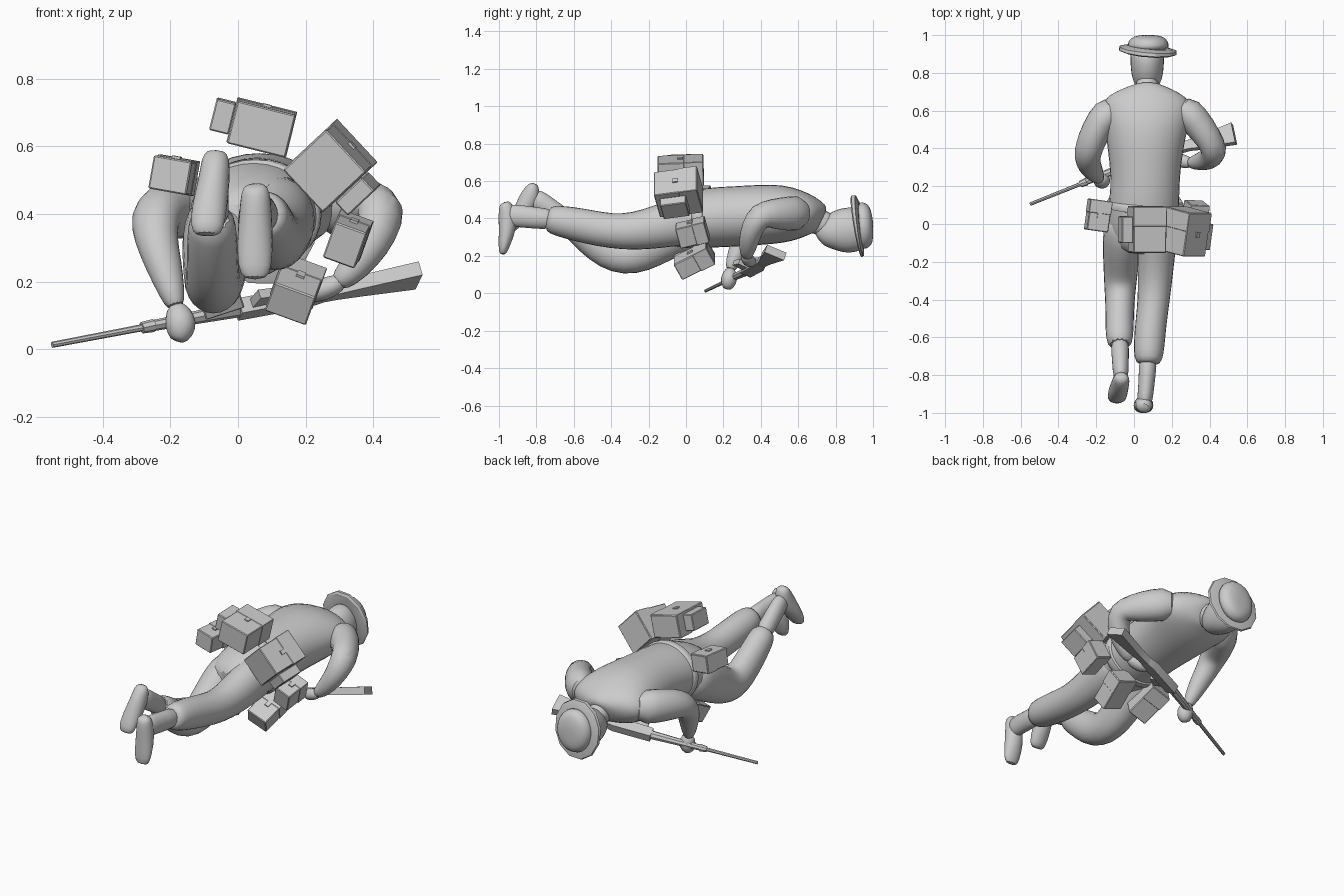
import bpy, bmesh, math
from mathutils import Vector, Matrix, Euler

grey = bpy.data.materials.new("plain grey")
grey.diffuse_color = (0.6, 0.6, 0.6, 1)


def finish(name, bm, subdiv=0, angle=40, bevel=0):
    bmesh.ops.recalc_face_normals(bm, faces=bm.faces)
    me = bpy.data.meshes.new(name)
    bm.to_mesh(me)
    bm.free()
    me.materials.append(grey)
    ob = bpy.data.objects.new(name, me)
    bpy.context.collection.objects.link(ob)
    if bevel:
        m = ob.modifiers.new("bevel", 'BEVEL')
        m.width, m.segments = bevel, 1
    if subdiv:
        m = ob.modifiers.new("smooth", 'SUBSURF')
        m.levels = m.render_levels = subdiv
    bpy.ops.object.select_all(action='DESELECT')
    ob.select_set(True)
    bpy.context.view_layer.objects.active = ob
    if angle:
        bpy.ops.object.shade_smooth_by_angle(angle=math.radians(angle))
    return ob


def loft(name, rings, ref=(1, 0, 0), n=12, subdiv=1, angle=60, square=False):
    """Skin elliptical rings (x, y, z, radius along ref, other radius)."""
    bm = bmesh.new()
    pts = [Vector(r[:3]) for r in rings]
    loops = []
    for i, r in enumerate(rings):
        t = (pts[min(i + 1, len(pts) - 1)] - pts[max(i - 1, 0)]).normalized()
        u = Vector(ref)
        u = (u - t * u.dot(t)).normalized()
        v = t.cross(u)
        loop = []
        for k in range(n):
            a = 2 * math.pi * (k + 0.5) / n
            c, s = math.cos(a), math.sin(a)
            if square:
                c, s = math.copysign(1, c), math.copysign(1, s)
            loop.append(bm.verts.new(pts[i] + u * c * r[3] + v * s * r[4]))
        loops.append(loop)
    for a, b in zip(loops, loops[1:]):
        for k in range(n):
            bm.faces.new((a[k], a[(k + 1) % n], b[(k + 1) % n], b[k]))
    bm.faces.new(loops[0])
    bm.faces.new(loops[-1])
    return finish(name, bm, subdiv, angle)


def box(name, pos, size, rot, bevel=0.004):
    bm = bmesh.new()
    e = Euler([math.radians(a) for a in rot], 'XYZ').to_matrix().to_4x4()
    bmesh.ops.create_cube(bm, size=1, matrix=Matrix.Translation(pos) @ e @ Matrix.Diagonal((*size, 1)))
    return finish(name, bm, 0, 0, bevel)


# Torso, chest down
loft("torso", [
    (0.03, -0.16, 0.36, 0.10, 0.09), (0.035, -0.10, 0.37, 0.165, 0.12),
    (0.045, 0.0, 0.385, 0.19, 0.155), (0.055, 0.12, 0.405, 0.19, 0.165),
    (0.06, 0.25, 0.41, 0.185, 0.165), (0.06, 0.40, 0.42, 0.205, 0.165),
    (0.065, 0.52, 0.425, 0.225, 0.16), (0.068, 0.61, 0.42, 0.245, 0.135),
    (0.07, 0.675, 0.415, 0.225, 0.105), (0.07, 0.72, 0.40, 0.11, 0.08),
    (0.07, 0.73, 0.395, 0.06, 0.06)], n=16)
# Belt around the hips
loft("belt", [(0.05, 0.05, 0.395, 0.195, 0.167), (0.052, 0.06, 0.395, 0.20, 0.17),
              (0.054, 0.10, 0.40, 0.20, 0.172), (0.055, 0.11, 0.40, 0.195, 0.168)], n=16)

# Neck and head
loft("neck", [(0.07, 0.65, 0.41, 0.07, 0.08), (0.07, 0.72, 0.375, 0.062, 0.07),
              (0.07, 0.80, 0.35, 0.06, 0.07)])
loft("head", [
    (0.07, 0.705, 0.29, 0.03, 0.035), (0.07, 0.725, 0.305, 0.06, 0.07),
    (0.07, 0.77, 0.325, 0.084, 0.10), (0.07, 0.83, 0.335, 0.092, 0.125),
    (0.07, 0.90, 0.34, 0.094, 0.128), (0.07, 0.94, 0.35, 0.08, 0.11)])

# Brimmed hat: flat brim and rounded crown
loft("hat_brim", [(0.073, 0.908, 0.358, 0.145, 0.16), (0.0735, 0.914, 0.359, 0.158, 0.172),
                  (0.0745, 0.927, 0.361, 0.155, 0.168), (0.0755, 0.937, 0.362, 0.115, 0.13)],
     subdiv=0, angle=30)
loft("hat_crown", [(0.075, 0.915, 0.36, 0.118, 0.135), (0.075, 0.955, 0.362, 0.115, 0.132),
                   (0.075, 0.985, 0.364, 0.098, 0.115), (0.075, 0.997, 0.365, 0.06, 0.07),
                   (0.075, 1.0, 0.365, 0.02, 0.02)])

# Arms, bent at the elbow down to the rifle
loft("left_arm", [
    (-0.03, 0.645, 0.425, 0.06, 0.08), (-0.115, 0.62, 0.425, 0.09, 0.105),
    (-0.175, 0.545, 0.42, 0.085, 0.097), (-0.222, 0.45, 0.41, 0.08, 0.09),
    (-0.247, 0.375, 0.39, 0.077, 0.078), (-0.245, 0.325, 0.33, 0.068, 0.062),
    (-0.22, 0.285, 0.25, 0.058, 0.055), (-0.195, 0.25, 0.165, 0.040, 0.040),
    (-0.182, 0.235, 0.12, 0.026, 0.026)], ref=(1, 0.6, 0))
loft("right_arm", [
    (0.17, 0.645, 0.425, 0.06, 0.08), (0.255, 0.625, 0.43, 0.09, 0.105),
    (0.325, 0.55, 0.425, 0.085, 0.095), (0.39, 0.46, 0.425, 0.078, 0.085),
    (0.43, 0.392, 0.42, 0.075, 0.077), (0.412, 0.352, 0.345, 0.066, 0.063),
    (0.37, 0.335, 0.275, 0.055, 0.055), (0.32, 0.325, 0.215, 0.040, 0.040),
    (0.29, 0.325, 0.195, 0.027, 0.027)], ref=(1, -0.6, 0))
# Hands
loft("left_hand", [(-0.185, 0.24, 0.135, 0.024, 0.024), (-0.178, 0.235, 0.11, 0.042, 0.038),
                   (-0.168, 0.23, 0.08, 0.053, 0.05), (-0.172, 0.225, 0.045, 0.045, 0.042),
                   (-0.183, 0.22, 0.022, 0.022, 0.022)], n=8)
loft("right_hand", [(0.315, 0.325, 0.205, 0.022, 0.022), (0.285, 0.325, 0.19, 0.036, 0.034),
                    (0.25, 0.335, 0.175, 0.042, 0.037), (0.215, 0.35, 0.165, 0.033, 0.032),
                    (0.195, 0.36, 0.16, 0.015, 0.015)], ref=(0, 1, 0), n=8)

# Left leg: thigh drops to a low knee, shin rises behind
loft("left_leg", [
    (-0.04, 0.07, 0.38, 0.10, 0.12), (-0.055, -0.03, 0.35, 0.115, 0.14),
    (-0.065, -0.14, 0.28, 0.105, 0.123), (-0.07, -0.24, 0.215, 0.095, 0.11),
    (-0.073, -0.33, 0.19, 0.088, 0.10), (-0.075, -0.42, 0.22, 0.08, 0.098),
    (-0.076, -0.52, 0.295, 0.078, 0.09), (-0.077, -0.60, 0.362, 0.076, 0.077),
    (-0.075, -0.65, 0.40, 0.062, 0.064)])
loft("left_ankle", [(-0.075, -0.61, 0.375, 0.055, 0.055), (-0.073, -0.70, 0.435, 0.046, 0.053),
                    (-0.07, -0.78, 0.49, 0.045, 0.06), (-0.07, -0.83, 0.515, 0.036, 0.055)])
loft("left_foot", [(-0.065, -0.815, 0.59, 0.027, 0.018), (-0.066, -0.818, 0.565, 0.044, 0.04),
                   (-0.07, -0.838, 0.50, 0.048, 0.062), (-0.085, -0.888, 0.42, 0.055, 0.044),
                   (-0.092, -0.925, 0.36, 0.052, 0.033), (-0.092, -0.932, 0.335, 0.036, 0.018)])
# Right leg: stretched out straight
loft("right_leg", [
    (0.12, 0.07, 0.40, 0.10, 0.13), (0.125, -0.03, 0.385, 0.112, 0.135),
    (0.118, -0.15, 0.355, 0.105, 0.12), (0.112, -0.28, 0.33, 0.096, 0.105),
    (0.105, -0.40, 0.332, 0.088, 0.096), (0.09, -0.52, 0.355, 0.086, 0.096),
    (0.08, -0.64, 0.38, 0.086, 0.09), (0.076, -0.72, 0.395, 0.078, 0.08),
    (0.075, -0.745, 0.40, 0.055, 0.058)])
loft("right_ankle", [(0.075, -0.70, 0.395, 0.055, 0.06), (0.07, -0.80, 0.402, 0.045, 0.059),
                     (0.06, -0.91, 0.415, 0.044, 0.063), (0.053, -0.975, 0.42, 0.038, 0.06)])
loft("right_foot", [(0.05, -0.972, 0.488, 0.03, 0.022), (0.052, -0.962, 0.468, 0.045, 0.042),
                    (0.052, -0.952, 0.40, 0.05, 0.052), (0.05, -0.958, 0.32, 0.056, 0.045),
                    (0.05, -0.976, 0.24, 0.052, 0.028), (0.05, -0.981, 0.205, 0.035, 0.018)])


# Rifle, lying on its side; the stock bends slightly from the barrel line
def along(x):
    bend = 0.135 * max(0, x - 0.1)
    return Vector((x, 0.105 + 0.40 * (x + 0.55) - bend, 0.013 + 0.19 * (x + 0.55)))


H = Vector((-0.33, 0.85, -0.40))  # upper side of the rifle


def rifle_part(name, stations, n=4, square=True):
    """Stations: (x, shift, half height, half thickness)."""
    rings = [(*(along(x) + H * d), h, w) for x, d, h, w in stations]
    return loft(name, rings, ref=H, n=n, subdiv=0, angle=30, square=square)


rifle_part("rifle_barrel", [(-0.55, 0, 0.009, 0.009), (-0.20, 0, 0.011, 0.011)], 8, False)
rifle_part("rifle_band", [(-0.285, 0, 0.017, 0.017), (-0.25, 0, 0.022, 0.019)], 8, False)
rifle_part("rifle_forestock", [(-0.26, 0, 0.017, 0.016), (-0.10, 0, 0.022, 0.020),
                               (0.02, 0, 0.026, 0.024)], 8, False)
rifle_part("rifle_receiver", [(0.0, 0, 0.03, 0.024), (0.20, 0, 0.034, 0.024),
                              (0.25, 0, 0.026, 0.02)])
rifle_part("rifle_magazine", [(0.03, -0.06, 0.04, 0.014), (0.09, -0.055, 0.035, 0.014)])
rifle_part("rifle_stock", [(0.22, 0, 0.026, 0.019), (0.29, 0, 0.024, 0.02),
                           (0.36, -0.003, 0.034, 0.021), (0.53, 0.0, 0.057, 0.022)])


# Pouches on the belt: body, lid seam plate and buckle
def pouch(name, pos, size, rot):
    box(name, pos, size, rot)
    e = Euler([math.radians(a) for a in rot], 'XYZ').to_matrix()
    s = Vector(size)
    p = Vector(pos)
    box(name + "_lid", p + e @ Vector((0, s.y * 0.28, 0)),
        (s.x + 0.004, s.y * 0.42, s.z + 0.004), rot, 0.002)
    box(name + "_buckle", p + e @ Vector((0, 0, s.z / 2 + 0.003)),
        (0.025, 0.03, 0.008), rot, 0)


pouch("back_pack", (0.07, -0.028, 0.655), (0.178, 0.245, 0.13), (2, 14, 0))
box("back_pack_side_pocket", (-0.045, -0.03, 0.69), (0.06, 0.14, 0.095), (2, 14, 0))
pouch("right_pack", (0.272, -0.04, 0.542), (0.172, 0.235, 0.178), (11, 47, 0))
box("right_pack_side_pocket", (0.355, -0.06, 0.46), (0.055, 0.14, 0.11), (11, 47, 0))
pouch("right_pouch", (0.325, 0.035, 0.325), (0.10, 0.16, 0.115), (14, 20, -2))
pouch("right_belly_pouch", (0.17, 0.045, 0.177), (0.13, 0.20, 0.10), (28, 20, 0))
pouch("left_belly_pouch", (-0.065, 0.045, 0.19), (0.12, 0.20, 0.10), (28, -18, 0))
pouch("left_pouch", (-0.19, 0.045, 0.515), (0.115, 0.165, 0.10), (0, 10, -8))
